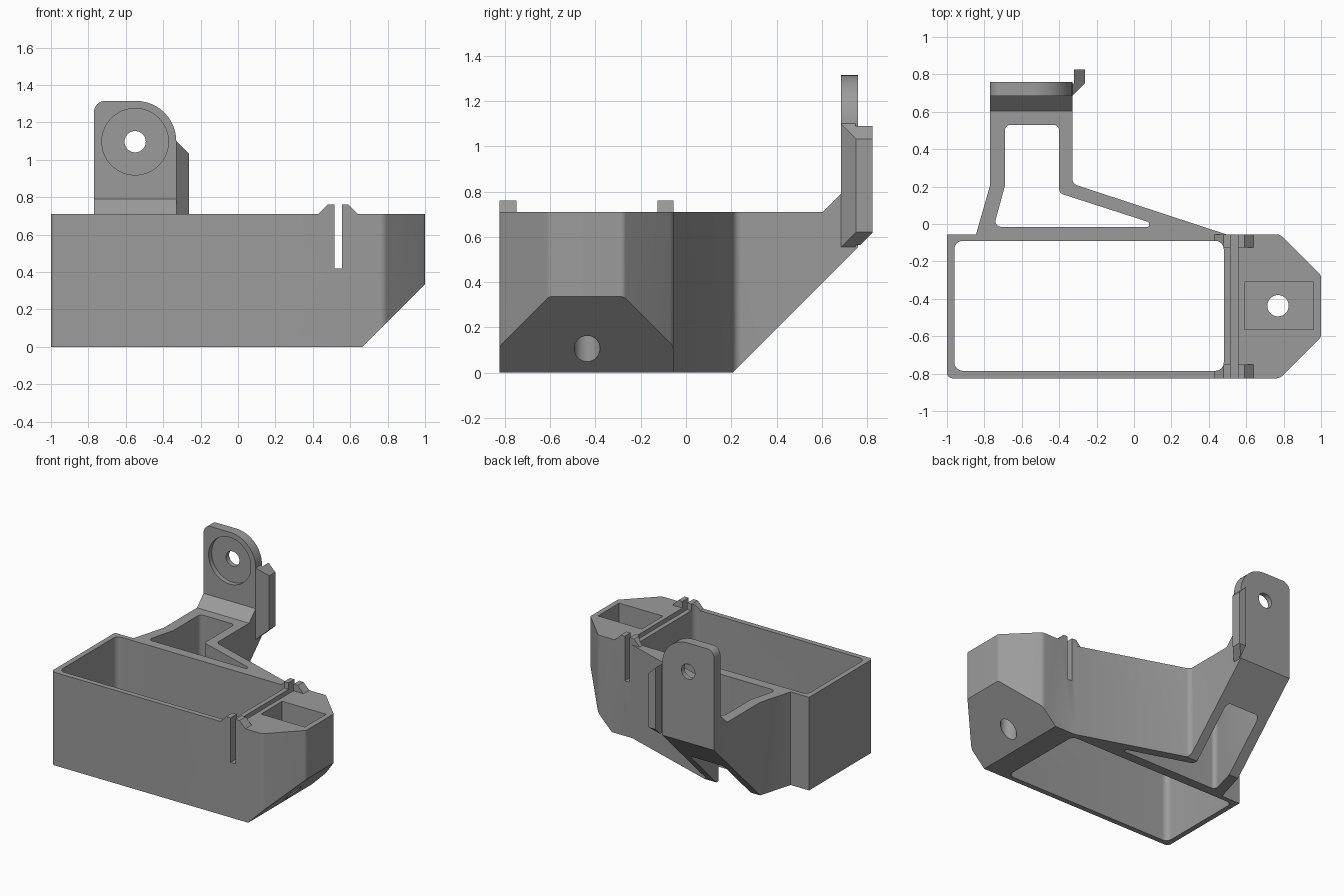
import bpy, bmesh, math
from mathutils import Vector

if "Cube" in bpy.data.objects:
    bpy.data.objects.remove(bpy.data.objects["Cube"])

gray = bpy.data.materials.new("matte_gray")
gray.diffuse_color = (0.33, 0.33, 0.33, 1)
gray.use_nodes = True
gray.node_tree.nodes["Principled BSDF"].inputs["Base Color"].default_value = gray.diffuse_color


def outline(corners, steps=8):
    """Corners are (u, v) or (u, v, radius); rounded ones become arcs."""
    pts, n = [], len(corners)
    for i, c in enumerate(corners):
        p = Vector(c[:2])
        if len(c) < 3:
            pts.append(p)
            continue
        a = (Vector(corners[i - 1][:2]) - p).normalized()
        b = (Vector(corners[(i + 1) % n][:2]) - p).normalized()
        half = a.angle(b) / 2
        t = c[2] / math.tan(half)
        centre = p + (a + b).normalized() * c[2] / math.sin(half)
        s, e = p + a * t - centre, p + b * t - centre
        turn = math.atan2(s.x * e.y - s.y * e.x, s.dot(e))
        for k in range(steps + 1):
            g = turn * k / steps
            pts.append(centre + Vector((s.x * math.cos(g) - s.y * math.sin(g),
                                        s.x * math.sin(g) + s.y * math.cos(g))))
    return pts


def prism(name, axis, lo, hi, corners):
    place = {'X': lambda u, v, w: (w, u, v),
             'Y': lambda u, v, w: (u, w, v),
             'Z': lambda u, v, w: (u, v, w)}[axis]
    bm = bmesh.new()
    pts = outline(corners)
    ends = [[bm.verts.new(place(p.x, p.y, w)) for p in pts] for w in (lo, hi)]
    for ring in ends:
        bm.faces.new(ring)
    for i in range(len(pts)):
        bm.faces.new((ends[0][i - 1], ends[0][i], ends[1][i], ends[1][i - 1]))
    bmesh.ops.recalc_face_normals(bm, faces=bm.faces)
    me = bpy.data.meshes.new(name)
    bm.to_mesh(me)
    bm.free()
    me.materials.append(gray)
    ob = bpy.data.objects.new(name, me)
    bpy.context.collection.objects.link(ob)
    return ob


def rect(u0, u1, v0, v1, *r):
    return [(u0, v0, *r), (u1, v0, *r), (u1, v1, *r), (u0, v1, *r)]


def disc(u, v, r, n=40):
    return [(u + r * math.cos(2 * math.pi * k / n), v + r * math.sin(2 * math.pi * k / n))
            for k in range(n)]


def combine(target, operation, other):
    m = target.modifiers.new("join", 'BOOLEAN')
    m.operation, m.solver, m.object = operation, 'EXACT', other
    bpy.context.view_layer.objects.active = target
    bpy.ops.object.modifier_apply(modifier=m.name)
    bpy.data.objects.remove(other)
    bm = bmesh.new()
    bm.from_mesh(target.data)
    bmesh.ops.remove_doubles(bm, verts=bm.verts, dist=1e-5)
    bm.to_mesh(target.data)
    bm.free()


TOP, CATCH, FRONT, BACK = 0.71, 0.76, -0.825, -0.055

# Box with a tapered nose; the tops of the catches are left standing
body = prism("bracket_body", 'Z', 0, CATCH + 0.02,
             [(-1, FRONT, .03), (0.78, FRONT, .05), (1, -0.605, .03), (1, -0.275, .03),
              (0.78, BACK, .05), (-1, BACK)])
for cutter in (
    prism("top_trim", 'Y', -1, 0.2,
          [(-1.2, TOP), (0.43, TOP), (0.478, CATCH), (0.59, CATCH), (0.64, TOP),
           (1.2, TOP), (1.2, 1), (-1.2, 1)]),
    prism("catch_gap", 'Z', TOP, 1, rect(0.43, 0.64, -0.75, -0.125)),
    prism("nose_cut", 'Y', -1, 1, [(0.664, 0), (0.564, -0.1), (1.2, -0.1), (1.2, 0.536)]),
    prism("cavity", 'Z', -0.2, 1, rect(-0.96, 0.48, -0.785, -0.09, .045)),
    prism("slot", 'Y', -1, 0.2, rect(0.515, 0.555, 0.42, 1)),
    prism("pocket", 'Z', 0.40, 1, rect(0.59, 0.96, -0.565, -0.31)),
    prism("nose_hole", 'Z', -0.2, 1, disc(0.77, -0.437, 0.057)),
):
    combine(body, 'DIFFERENCE', cutter)

# Rear arm: plan outline intersected with its side profile
arm = prism("arm", 'Z', -0.1, 1.5,
            [(-0.85, -0.075), (-0.77, 0.205), (-0.77, 0.9), (-0.33, 0.9),
             (-0.33, 0.215, .04), (0.495, -0.056), (0.495, -0.075)])
combine(arm, 'INTERSECT', prism("arm_side", 'X', -2, 2,
        [(-0.2, 0), (0.205, 0), (0.76, 0.555), (0.76, 1.315), (0.685, 1.315),
         (0.685, 0.79), (0.605, TOP), (-0.2, TOP)]))

# Rounded upper corners of the mounting plate
bm = bmesh.new()
bm.from_mesh(arm.data)
for side, radius in ((-0.77, 0.06), (-0.33, 0.215)):
    edges = [e for e in bm.edges
             if all(v.co.z > 1.31 and abs(v.co.x - side) < 0.005 for v in e.verts)]
    bmesh.ops.bevel(bm, geom=edges, offset=radius, segments=12, profile=0.5, affect='EDGES')
bm.to_mesh(arm.data)
bm.free()

# Opening through the arm, recess and hole in the plate
for cutter in (
    prism("arm_opening", 'Z', -0.2, 1,
          [(-0.75, -0.015, .03), (-0.69, 0.205), (-0.69, 0.53, .03), (-0.40, 0.53, .03),
           (-0.40, 0.165, .03), (0.08, 0.01, .006), (0.08, -0.015, .006)]),
    prism("plate_recess", 'Y', 0.5, 0.722, disc(-0.55, 1.097, 0.178, 64)),
    prism("plate_hole", 'Y', 0.5, 1, disc(-0.55, 1.097, 0.057)),
):
    combine(arm, 'DIFFERENCE', cutter)

# Side tab on the mounting plate
tab = prism("tab", 'Z', 0.4, 1.3,
            [(-0.34, 0.69), (-0.33, 0.685), (-0.263, 0.752), (-0.263, 0.825),
             (-0.32, 0.825), (-0.32, 0.75), (-0.34, 0.75)])
combine(tab, 'INTERSECT', prism("tab_front", 'Y', 0.5, 1,
        [(-0.36, 0.525), (-0.25, 0.635), (-0.25, 1.02), (-0.36, 1.13)]))
combine(tab, 'DIFFERENCE', prism("tab_slope", 'X', -1, 1, [(0.5, 0.295), (1, 0.295), (1, 0.795)]))
combine(arm, 'UNION', tab)
combine(body, 'UNION', arm)

# Smooth rounded corners, keep hard edges
bpy.ops.object.select_all(action='DESELECT')
body.select_set(True)
bpy.context.view_layer.objects.active = body
bpy.ops.object.shade_smooth_by_angle(angle=math.radians(25))
